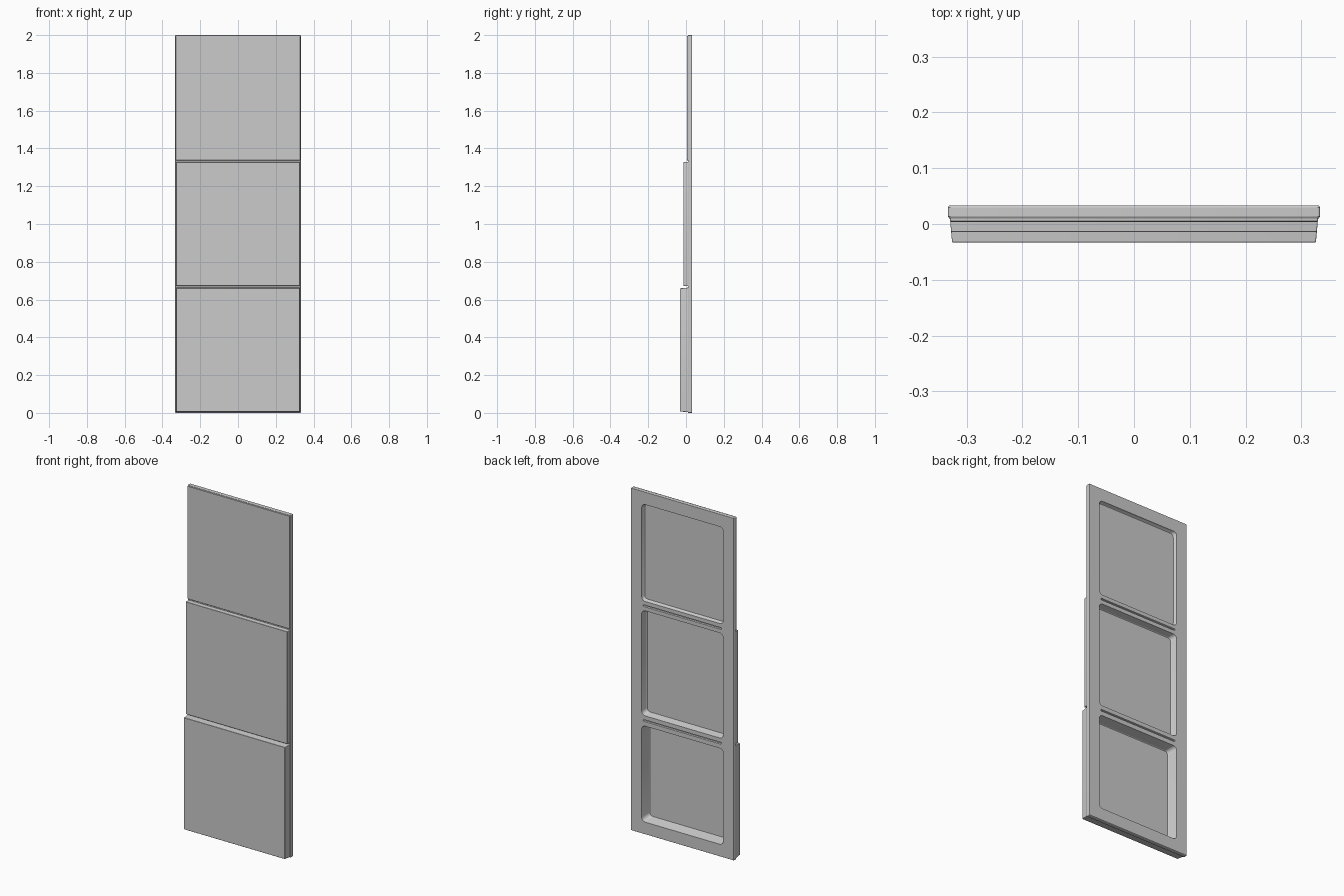
import bpy, bmesh, math

if "Cube" in bpy.data.objects:
    bpy.data.objects.remove(bpy.data.objects["Cube"])


def loft(name, zc, sections, seg=5):
    """Solid through rounded rectangles (y, half_x, half_z, radius) centred on height zc."""
    bm = bmesh.new()
    rings = []
    for y, hx, hz, r in sections:
        ring = []
        for sx, sz, start in ((1, 1, 0), (-1, 1, 90), (-1, -1, 180), (1, -1, 270)):
            for i in range(seg + 1):
                a = math.radians(start + 90 * i / seg)
                ring.append(bm.verts.new((sx * (hx - r) + r * math.cos(a), y,
                                          zc + sz * (hz - r) + r * math.sin(a))))
        rings.append(ring)
    n = len(rings[0])
    for a, b in zip(rings, rings[1:]):
        for i in range(n):
            j = (i + 1) % n
            bm.faces.new((a[i], a[j], b[j], b[i]))
    bm.faces.new(rings[0])
    bm.faces.new(rings[-1])
    bmesh.ops.recalc_face_normals(bm, faces=bm.faces)
    mesh = bpy.data.meshes.new(name)
    bm.to_mesh(mesh)
    bm.free()
    obj = bpy.data.objects.new(name, mesh)
    bpy.context.collection.objects.link(obj)
    return obj


def combine(target, other, operation):
    """Apply a boolean and discard the helper."""
    mod = target.modifiers.new(operation, 'BOOLEAN')
    mod.operation, mod.solver, mod.object = operation, 'EXACT', other
    bpy.context.view_layer.objects.active = target
    bpy.ops.object.modifier_apply(modifier=mod.name)
    bpy.data.objects.remove(other)


# Backing frame with softened rim
board = loft("stepped_panel_board", 1.0, [
    (0.010, 0.331, 0.998, 0.003), (0.013, 0.333, 1.0, 0.004),
    (0.030, 0.333, 1.0, 0.004), (0.033, 0.331, 0.998, 0.003)])

# Three square panels, each standing further forward toward the bottom
panels = ((1 / 3, -0.033), (1.0, -0.014), (5 / 3, 0.004))
for zc, front in panels:
    h = 0.330 - 0.09 * (0.012 - front)
    panel = loft("raised_panel", zc, [
        (front, h - 0.001, h - 0.001, 0.003), (front + 0.001, h, h, 0.003),
        (0.0155, 0.330, 0.330, 0.003)])
    combine(board, panel, 'UNION')

# Hollow pocket behind each panel, with drafted walls
for (zc, front), (z0, z1) in zip(panels, ((0.072, 0.632), (0.692, 1.305), (1.36, 1.925))):
    floor = front + 0.010
    hx, hz = 0.263, (z1 - z0) / 2
    d = 0.2 * (0.033 - floor)
    pocket = loft("pocket", (z0 + z1) / 2, [
        (floor, hx - d - 0.003, hz - d - 0.003, 0.019),
        (floor + 0.003, hx - d, hz - d, 0.022),
        (0.033, hx, hz, 0.022), (0.05, hx, hz, 0.022)])
    combine(board, pocket, 'DIFFERENCE')

# Narrow grooves on the back between the pockets
for zc in (0.663, 1.333):
    groove = loft("groove", zc, [(0.027, 0.25, 0.002, 0.001), (0.033, 0.253, 0.005, 0.003),
                                 (0.05, 0.253, 0.005, 0.003)])
    combine(board, groove, 'DIFFERENCE')

board.select_set(True)
bpy.context.view_layer.objects.active = board
bpy.ops.object.shade_smooth_by_angle(angle=math.radians(30))
